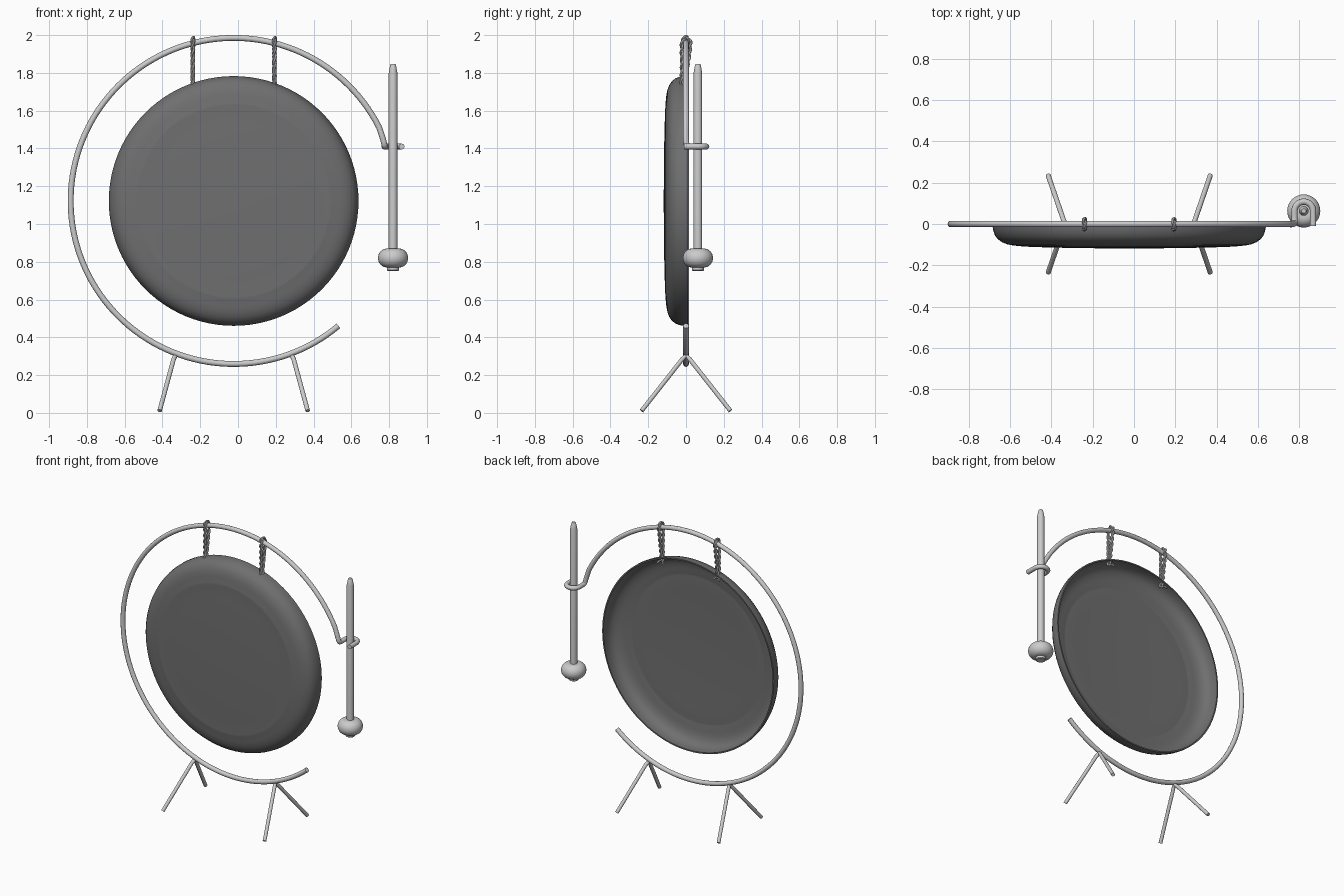
import bpy, math
from mathutils import Vector

if "Cube" in bpy.data.objects:
    bpy.data.objects.remove(bpy.data.objects["Cube"])

CX, CZ, R = -0.023, 1.122, 0.863   # shared centre of stand ring and gong


def smooth(obj, angle=40):
    bpy.ops.object.select_all(action='DESELECT')
    obj.select_set(True)
    bpy.context.view_layer.objects.active = obj
    bpy.ops.object.shade_smooth_by_angle(angle=math.radians(angle))


def tube(name, paths, radius, closed=False, res=4):
    """Round tubes along point lists, turned into one mesh."""
    cu = bpy.data.curves.new(name, 'CURVE')
    cu.dimensions = '3D'
    cu.bevel_depth = radius
    cu.bevel_resolution = res
    cu.use_fill_caps = True
    for pts in paths:
        sp = cu.splines.new('POLY')
        sp.points.add(len(pts) - 1)
        for p, co in zip(sp.points, pts):
            p.co = (*co, 1)
        sp.use_cyclic_u = closed
    obj = bpy.data.objects.new(name, cu)
    bpy.context.collection.objects.link(obj)
    bpy.ops.object.select_all(action='DESELECT')
    obj.select_set(True)
    bpy.context.view_layer.objects.active = obj
    bpy.ops.object.convert(target='MESH')
    smooth(bpy.context.object)
    return bpy.context.object


def spline(pts, n=8, closed=False):
    """Catmull-Rom points through the control points."""
    P = [Vector(p) for p in pts]
    P = [P[-1]] + P + P[:2] if closed else [P[0]] + P + [P[-1]]
    out = []
    for a, b, c, d in zip(P, P[1:], P[2:], P[3:]):
        for i in range(n):
            t = i / n
            out.append(0.5 * (2 * b + (c - a) * t + (2 * a - 5 * b + 4 * c - d) * t * t
                              + (3 * b - a - 3 * c + d) * t ** 3))
    return out if closed else out + [P[-1]]


def lathe(name, profile, loc, segs=32, rot=(0, 0, 0)):
    """Revolve (radius, height) points about z; radius 0 makes a pole."""
    verts, rings, faces = [], [], []
    for r, z in profile:
        n = 1 if r == 0 else segs
        rings.append([len(verts) + i for i in range(n)])
        verts += [(r * math.cos(2 * math.pi * i / segs), r * math.sin(2 * math.pi * i / segs), z)
                  for i in range(n)]
    for a, b in zip(rings, rings[1:]):
        for i in range(segs):
            j = (i + 1) % segs
            q = [a[i % len(a)], a[j % len(a)], b[j % len(b)], b[i % len(b)]]
            faces.append(list(dict.fromkeys(q)))
    me = bpy.data.meshes.new(name)
    me.from_pydata(verts, [], faces)
    obj = bpy.data.objects.new(name, me)
    bpy.context.collection.objects.link(obj)
    obj.location, obj.rotation_euler = loc, rot
    smooth(obj)
    return obj


# stand ring: open circle ending in a U-shaped mallet hook
ring = [Vector((CX + R * math.cos(a), 0, CZ + R * math.sin(a)))
        for a in (math.radians(310 - 283 * i / 110) for i in range(111))]
MX, MY = 0.821, 0.063              # mallet axis
bend = spline([ring[-1], (0.766, 0, 1.455), (0.775, 0.004, 1.42), (0.776, 0.022, 1.41), (0.776, MY, 1.41)])
hook = [Vector((MX + 0.045 * math.cos(a), MY + 0.045 * math.sin(a), 1.41))
        for a in (math.pi * (1 - i / 16) for i in range(17))]
tube("stand_ring", [ring[:-1] + bend[:-1] + hook + [Vector((0.866, -0.01, 1.41))]], 0.0155)

# two pairs of splayed legs, each bent from one rod under the ring
for side, name in ((-1, "left_legs"), (1, "right_legs")):
    pts = [(CX + side * dx, y, z) for dx, y, z in
           ((0.392, -0.235, 0.011), (0.318, -0.02, 0.284), (0.308, 0, 0.304),
            (0.318, 0.02, 0.284), (0.392, 0.235, 0.011))]
    tube(name, [pts], 0.012)

# gong: dark dished shell with a faint circular ridge and open back
outer = [(0, 0.118), (0.15, 0.1175), (0.3, 0.1155), (0.42, 0.1125), (0.5, 0.1095), (0.51, 0.1098),
         (0.517, 0.1093), (0.525, 0.1075), (0.56, 0.104), (0.59, 0.098), (0.615, 0.088),
         (0.635, 0.074), (0.649, 0.056), (0.657, 0.034), (0.661, 0.012), (0.661, -0.011)]
inner = [(r - 0.009 * (r / 0.661) ** 3, y - 0.009 * (1 - (r / 0.661) ** 12)) for r, y in outer]
inner[-1] = (0.652, -0.011)
gong = lathe("gong", inner + outer[::-1], (CX, 0, CZ), 96, (math.pi / 2, 0, 0))
dark = bpy.data.materials.new("dark_metal")
dark.diffuse_color = (0.16, 0.16, 0.16, 1)
dark.use_nodes = True
dark.node_tree.nodes["Principled BSDF"].inputs["Base Color"].default_value = dark.diffuse_color
gong.data.materials.append(dark)

# hanging ropes: two twisted strands in a teardrop, knotted inside the rim
loop = [(-0.022, 1.728), (-0.021, 1.80), (-0.021, 1.94), (-0.016, 1.974), (0, 1.984),
        (0.016, 1.974), (0.021, 1.94), (0.002, 1.80), (-0.01, 1.728)]
for x, name in ((CX - 0.216, "left_rope"), (CX + 0.216, "right_rope")):
    path = spline([(x, y, z) for y, z in loop], 14, True)
    n = len(path)
    arc = [0]
    for i in range(n):
        arc.append(arc[-1] + (path[(i + 1) % n] - path[i]).length)
    strands = []
    for k in range(2):
        pts = []
        for i, p in enumerate(path):
            t = (path[(i + 1) % n] - path[i - 1]).normalized()
            side = Vector((1, 0, 0))
            ph = 2 * math.pi * 7 * arc[i] / arc[-1] + math.pi * k
            pts.append(p + 0.0065 * (math.cos(ph) * side + math.sin(ph) * t.cross(side)))
        strands.append(pts)
    tube(name, strands, 0.0065, True, 1)
    bpy.ops.mesh.primitive_uv_sphere_add(segments=12, ring_count=8, radius=0.014,
                                         location=(x, -0.014, 1.722))
    knot = bpy.context.object
    knot.name = name + "_knot"
    smooth(knot, 60)
    tube(name + "_tails", [spline([(x, -0.014, 1.722), (x + s * 0.014, 0, 1.717),
                                   (x + s * 0.022, 0.008, 1.705)], 4) for s in (-1, 1)], 0.006, False, 1)

# mallet: tapered handle, rounded head, end button
lathe("mallet_handle", [(0, 0.77), (0.023, 0.77), (0.023, 1.80), (0.015, 1.842),
                        (0.011, 1.848), (0, 1.848)], (MX, MY, 0))
head = [(0, 0.77), (0.03, 0.77)]
head += [(0.032 + 0.048 * math.cos(a), 0.82 + 0.05 * math.sin(a))
         for a in (math.radians(-80 + 160 * i / 14) for i in range(15))]
lathe("mallet_head", head + [(0.03, 0.869), (0, 0.869)], (MX, MY, 0))
lathe("mallet_button", [(0, 0.752), (0.028, 0.752), (0.032, 0.756), (0.032, 0.775), (0, 0.775)],
      (MX, MY, 0))
